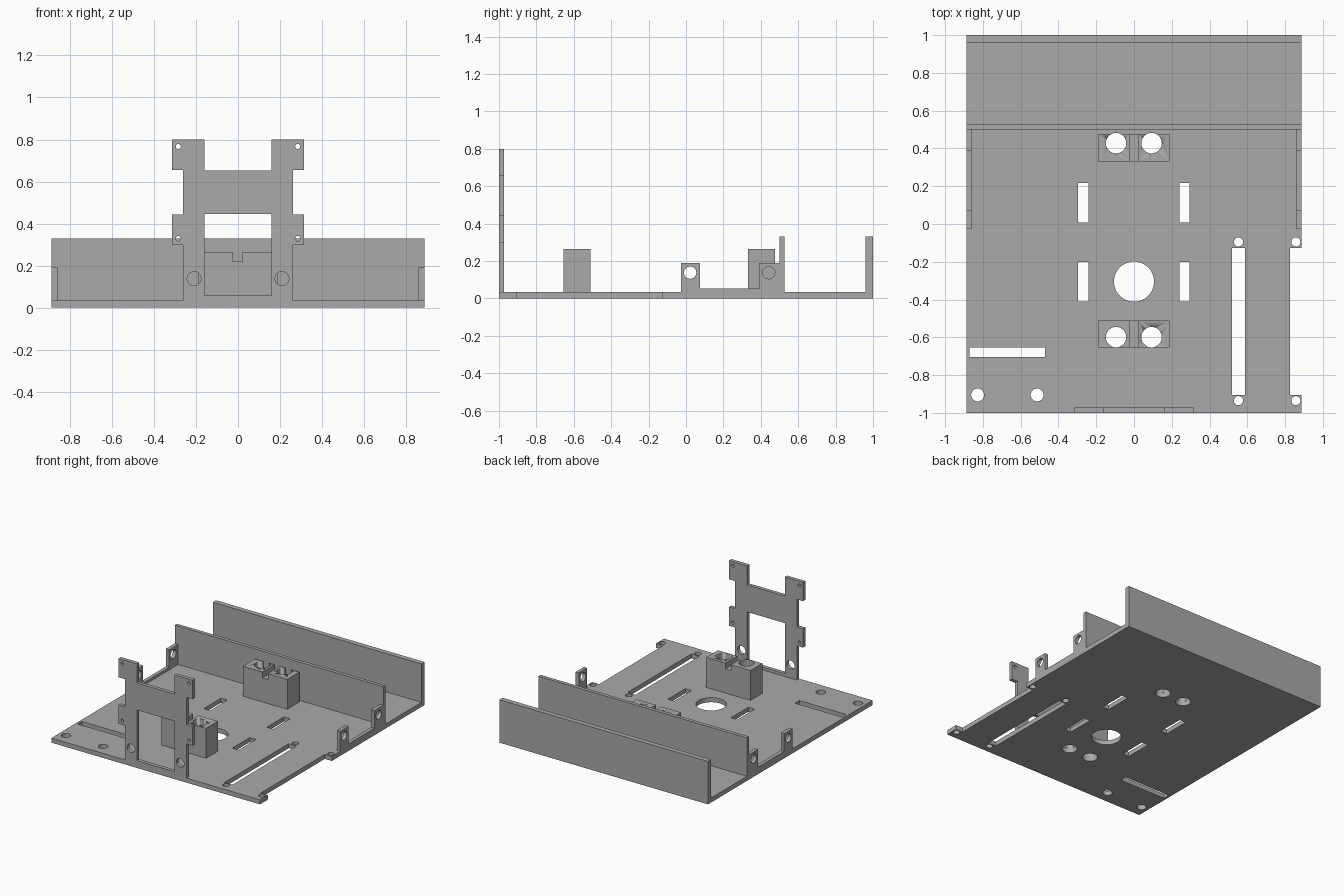
import bpy, bmesh, math

if "Cube" in bpy.data.objects:
    bpy.data.objects.remove(bpy.data.objects["Cube"])

T = 0.035          # floor thickness
TOP = 0.33         # wall height

grey = bpy.data.materials.new("plain grey")
grey.diffuse_color = (0.4, 0.4, 0.4, 1)
grey.use_nodes = True
grey.node_tree.nodes["Principled BSDF"].inputs["Base Color"].default_value = grey.diffuse_color


def rect(x0, x1, y0, y1):
    return [(x0, y0), (x1, y0), (x1, y1), (x0, y1)]


def circle(x, y, r, n=48):
    return [(x + r * math.cos(2 * math.pi * i / n),
             y + r * math.sin(2 * math.pi * i / n)) for i in range(n)]


def plate(name, loops, w0, w1, place):
    """Flat profile (first loop outline, the rest holes) given thickness w0..w1."""
    cu = bpy.data.curves.new(name, 'CURVE')
    cu.dimensions = '2D'
    cu.fill_mode = 'BOTH'
    cu.extrude = (w1 - w0) / 2
    for pts in loops:
        s = cu.splines.new('POLY')
        s.points.add(len(pts) - 1)
        for p, (u, v) in zip(s.points, pts):
            p.co = (u, v, 0, 1)
        s.use_cyclic_u = True
    tmp = bpy.data.objects.new(name + "_profile", cu)
    bpy.context.collection.objects.link(tmp)
    dg = bpy.context.evaluated_depsgraph_get()
    me = bpy.data.meshes.new_from_object(tmp.evaluated_get(dg))
    bpy.data.objects.remove(tmp)
    bm = bmesh.new()
    bm.from_mesh(me)
    bmesh.ops.remove_doubles(bm, verts=bm.verts, dist=1e-5)
    for v in bm.verts:
        v.co = place(v.co.x, v.co.y, v.co.z + (w0 + w1) / 2)
    bmesh.ops.recalc_face_normals(bm, faces=bm.faces)
    bm.to_mesh(me)
    bm.free()
    return finish(name, me)


def finish(name, me):
    me.materials.clear()
    me.materials.append(grey)
    ob = bpy.data.objects.new(name, me)
    bpy.context.collection.objects.link(ob)
    bpy.ops.object.select_all(action='DESELECT')
    ob.select_set(True)
    bpy.context.view_layer.objects.active = ob
    bpy.ops.object.shade_smooth_by_angle(angle=math.radians(30))
    return ob


def flat(u, v, w): return (u, v, w)       # lies in xy
def side(u, v, w): return (w, u, v)       # lies in yz
def front(u, v, w): return (u, w, v)      # lies in xz


# Floor with notched right edge, slots and holes
X = 0.887
outline = [(-X, -1), (X, -1), (X, -0.905), (0.827, -0.905),
           (0.827, -0.127), (X, -0.127), (X, 1), (-X, 1)]
holes = [rect(0.52, 0.587, -0.905, -0.127), rect(-0.87, -0.47, -0.705, -0.653),
         circle(0, -0.305, 0.106)]
for x0, x1 in ((-0.296, -0.242), (0.24, 0.293)):
    holes += [rect(x0, x1, 0.007, 0.217), rect(x0, x1, -0.411, -0.2)]
for x in (0.553, 0.857):
    holes += [circle(x, y, 0.024) for y in (-0.095, -0.935)]
holes += [circle(x, -0.905, 0.034) for x in (-0.828, -0.513)]
block_holes = [(x, y) for x in (-0.095, 0.093) for y in (0.428, -0.599)]
holes += [circle(x, y, 0.054) for x, y in block_holes]
plate("floor", [outline] + holes, 0, T, flat)

# Two long upright walls
plate("middle_wall", [rect(-X, X, T, TOP)], 0.5, 0.527, front)
plate("back_wall", [rect(-X, X, T, TOP)], 0.961, 1, front)

# Side rails, each with two drilled tabs
rail = [(-0.026, T), (0.5, T), (0.5, 0.19), (0.39, 0.19),
        (0.39, 0.054), (0.075, 0.054), (0.075, 0.19), (-0.026, 0.19)]
rail_holes = [circle(y, 0.138, 0.033) for y in (0.022, 0.442)]
for name, w0 in (("left_rail", -X), ("right_rail", X - 0.028)):
    plate(name, [rail] + rail_holes, w0, w0 + 0.028, side)

# Upright front bracket with four ears and a window
half = [(0.262, T), (0.262, 0.298), (0.314, 0.298), (0.314, 0.443), (0.262, 0.443),
        (0.262, 0.655), (0.314, 0.655), (0.314, 0.8), (0.16, 0.8), (0.16, 0.653)]
bracket = half + [(-x, z) for x, z in reversed(half)]
cuts = [rect(-0.16, 0.16, 0.057, 0.445)]
for s in (-1, 1):
    cuts += [circle(s * 0.284, 0.767, 0.012), circle(s * 0.284, 0.329, 0.012),
             circle(s * 0.209, 0.138, 0.033)]
plate("front_bracket", [bracket] + cuts, -1, -0.972, front)

# Two holder blocks: body with a shallow groove on top, drilled through
profile = [(-0.19, T), (0.187, T), (0.187, 0.265), (0.022, 0.265), (0.022, 0.22),
           (-0.024, 0.22), (-0.024, 0.265), (-0.19, 0.265)]
for name, y0, y1, hy in (("front_block", -0.655, -0.511, -0.599),
                         ("back_block", 0.331, 0.477, 0.428)):
    body = plate(name, [profile], y0, y1, front)
    for x in (-0.095, 0.093):
        drill = plate(name + "_drill", [circle(x, hy, 0.054)], -0.1, 0.4, flat)
        drill.hide_render = True
        drill.hide_viewport = True
        mod = body.modifiers.new("bore", 'BOOLEAN')
        mod.operation = 'DIFFERENCE'
        mod.solver = 'EXACT'
        mod.object = drill
